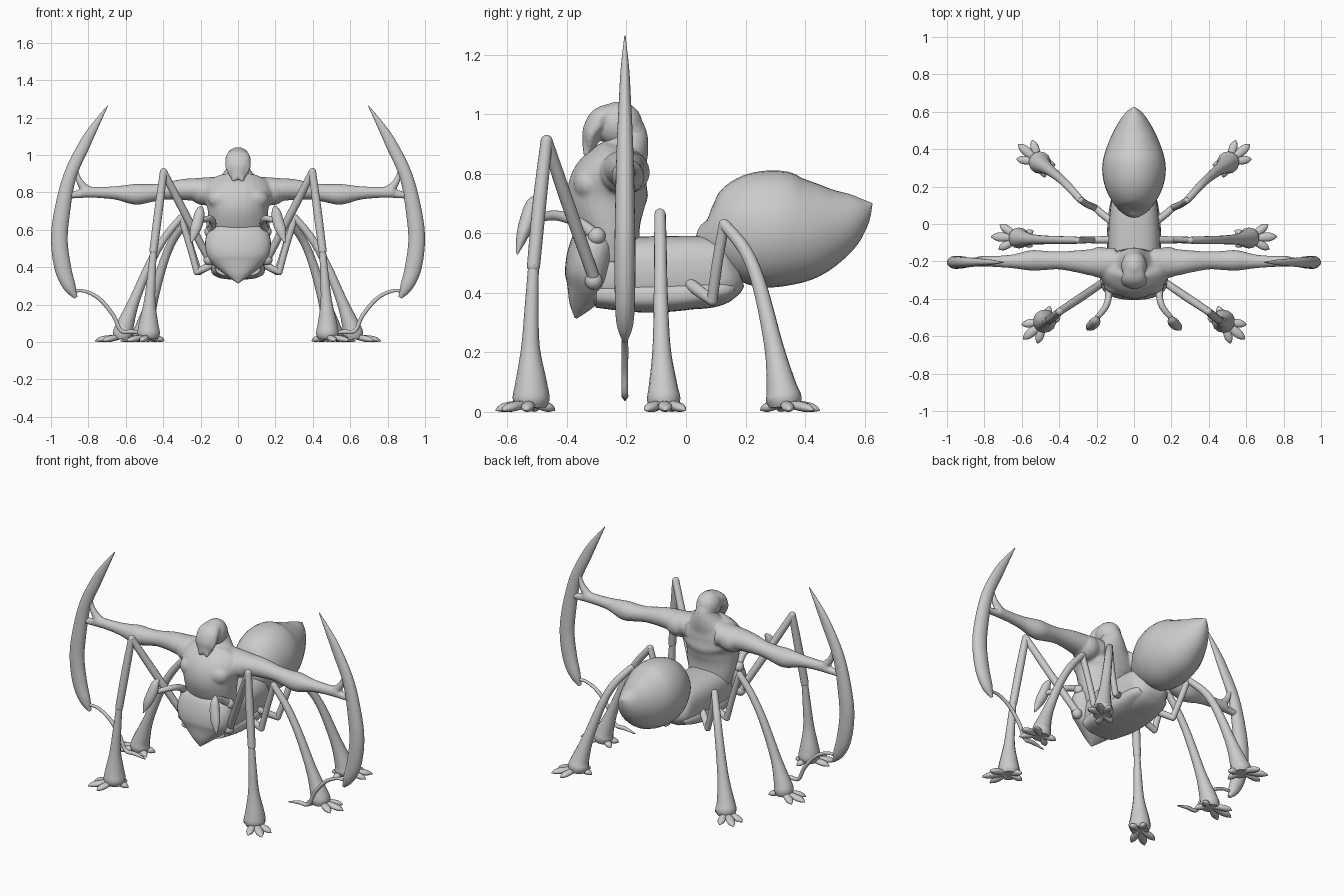
import bpy, bmesh, math
from mathutils import Vector

X, Y, Z = Vector((1, 0, 0)), Vector((0, 1, 0)), Vector((0, 0, 1))


def spline(st, steps):
    """Smoothly interpolate stations (x, y, z, a, b)."""
    out = []
    for i in range(len(st) - 1):
        p0, p1, p2, p3 = st[max(i - 1, 0)], st[i], st[i + 1], st[min(i + 2, len(st) - 1)]
        for k in range(steps):
            t = k / steps
            out.append([0.5 * (2 * q1 + (q2 - q0) * t + (2 * q0 - 5 * q1 + 4 * q2 - q3) * t * t
                               + (3 * q1 - q0 - 3 * q2 + q3) * t ** 3)
                        for q0, q1, q2, q3 in zip(p0, p1, p2, p3)])
    return out + [list(st[-1])]


def loft(bm, st, u, mirror=False, steps=5, n=20, p=2.0):
    """Skin elliptical rings: a = half size along u, b = half size across it."""
    pts = spline(st, steps)
    for s in ((1, -1) if mirror else (1,)):
        cs = [Vector((q[0] * s, q[1], q[2])) for q in pts]
        rings = []
        for i, q in enumerate(pts):
            t = (cs[min(i + 1, len(cs) - 1)] - cs[max(i - 1, 0)]).normalized()
            side = (u - t * u.dot(t)).normalized()
            other = t.cross(side)
            ring = []
            for k in range(n):
                c, d = math.cos(2 * math.pi * k / n), math.sin(2 * math.pi * k / n)
                c = math.copysign(abs(c) ** (2 / p), c)
                d = math.copysign(abs(d) ** (2 / p), d)
                ring.append(bm.verts.new(cs[i] + side * c * max(q[3], .001) + other * d * max(q[4], .001)))
            rings.append(ring)
        for r0, r1 in zip(rings, rings[1:]):
            for k in range(n):
                bm.faces.new((r0[k], r0[(k + 1) % n], r1[(k + 1) % n], r1[k]))
        bm.faces.new(rings[0][::-1])
        bm.faces.new(rings[-1])


def ball(bm, c, r, mirror=False):
    for s in ((1, -1) if mirror else (1,)):
        res = bmesh.ops.create_uvsphere(bm, u_segments=16, v_segments=10, radius=1)
        for v in res['verts']:
            v.co = Vector((c[0] * s + v.co.x * r[0], c[1] + v.co.y * r[1], c[2] + v.co.z * r[2]))


def tube(bm, pts, u=Y, mirror=True, steps=5):
    """Round tube from (x, y, z, radius) points."""
    loft(bm, [(*q, q[3]) for q in pts], u, mirror, steps, 14)


def finish(name, bm, blend=False):
    bmesh.ops.recalc_face_normals(bm, faces=bm.faces)
    me = bpy.data.meshes.new(name)
    bm.to_mesh(me)
    bm.free()
    me.polygons.foreach_set('use_smooth', [True] * len(me.polygons))
    me.set_sharp_from_angle(angle=math.radians(45))
    ob = bpy.data.objects.new(name, me)
    bpy.context.collection.objects.link(ob)
    if blend:  # fuse overlapping forms into one organic skin
        r = ob.modifiers.new('fuse', 'REMESH')
        r.mode, r.voxel_size, r.use_smooth_shade = 'VOXEL', .008, True
        s = ob.modifiers.new('soften', 'SMOOTH')
        s.factor, s.iterations = .5, 5
    return ob


# Abdomen: teardrop
bm = bmesh.new()
loft(bm, [(0, .045, .62, .01, .01), (0, .065, .61, .065, .07), (0, .11, .605, .11, .13),
          (0, .2, .61, .155, .183), (0, .3, .615, .17, .196), (0, .4, .617, .15, .175),
          (0, .5, .64, .105, .125), (0, .58, .675, .053, .062), (0, .625, .70, .002, .002)], X, n=32)
finish('abdomen', bm)

# Thorax with lower belly plate
bm = bmesh.new()
loft(bm, [(0, -.33, .46, .12, .10), (0, -.2, .465, .135, .12), (0, -.05, .467, .137, .124),
          (0, .08, .47, .127, .12), (0, .14, .48, .115, .10), (0, .17, .49, .08, .07)], X, n=32, p=2.7)
loft(bm, [(0, -.3, .40, .12, .05), (0, -.15, .39, .142, .056), (0, .0, .395, .142, .053),
          (0, .12, .41, .125, .04), (0, .16, .42, .10, .025)], X, n=32, p=2.7)
finish('thorax', bm)

# Pelvis shield at the front
bm = bmesh.new()
loft(bm, [(0, -.37, .315, .004, .004), (0, -.355, .36, .065, .04), (0, -.33, .43, .147, .075),
          (0, -.322, .5, .175, .082), (0, -.305, .57, .168, .078), (0, -.29, .61, .13, .06)], X, n=32, p=2.3)
ball(bm, (.155, -.31, .44), (.03, .03, .03), True)
ball(bm, (.15, -.30, .59), (.03, .03, .03), True)
finish('pelvis', bm)

# Torso, arms and arm forks blended together
bm = bmesh.new()
loft(bm, [(0, -.24, .50, .13, .09), (0, -.25, .58, .15, .095), (0, -.262, .65, .158, .118),
          (0, -.265, .72, .165, .135), (0, -.25, .78, .19, .13), (0, -.222, .84, .175, .10),
          (0, -.2, .885, .10, .075), (0, -.2, .93, .06, .07), (0, -.21, .97, .05, .06)], X, n=28)
loft(bm, [(.10, -.205, .815, .08, .07), (.22, -.205, .815, .072, .062), (.30, -.2, .815, .06, .056),
          (.40, -.195, .805, .048, .045), (.48, -.195, .795, .052, .05), (.55, -.195, .79, .055, .056),
          (.65, -.2, .797, .037, .037), (.75, -.2, .80, .03, .03), (.83, -.2, .802, .03, .032)], Y, True)
tube(bm, [(.79, -.2, .80, .026), (.835, -.2, .84, .022), (.86, -.2, .89, .015), (.872, -.2, .95, .015)])
tube(bm, [(.79, -.2, .80, .028), (.85, -.2, .79, .022), (.93, -.2, .785, .018)])
ball(bm, (.078, -.325, .765), (.085, .055, .06), True)
ball(bm, (.18, -.205, .805), (.08, .085, .075), True)
finish('torso_and_arms', bm, True)

# Head: domed skull, hooked face mask, mandibles
bm = bmesh.new()
ball(bm, (0, -.225, .965), (.07, .08, .078))
ball(bm, (0, -.185, .92), (.058, .052, .085))
loft(bm, [(0, -.23, 1.02, .045, .02), (0, -.285, .99, .066, .035), (0, -.312, .945, .064, .035),
          (0, -.322, .905, .045, .026), (0, -.33, .87, .03, .018)], X)
tube(bm, [(.018, -.322, .90, .018), (.022, -.333, .87, .013), (.014, -.328, .835, .003)], X)
tube(bm, [(.055, -.29, .97, .016), (.05, -.318, .93, .016), (.034, -.322, .88, .008)], X)
finish('head', bm, True)

# Crescent arm blades
bm = bmesh.new()
y = -.205
loft(bm, [(.697, y, 1.263, .002, .002), (.765, y, 1.155, .014, .02), (.822, y, 1.053, .02, .031),
          (.9, y, .884, .028, .035), (.943, y, .68, .033, .043), (.955, y, .535, .035, .0445),
          (.935, y, .39, .034, .044), (.9, y, .295, .028, .033), (.866, y, .237, .008, .009)], Y, True, n=24)
finish('arm_blades', bm)

# Whip tendrils hanging from the blades
bm = bmesh.new()
tube(bm, [(.885, y, .272, .009), (.82, y, .272, .009), (.74, y, .23, .011), (.665, y, .14, .011),
          (.625, y, .06, .011), (.56, y, .055, .011), (.49, y, .04, .003)])
finish('whip_tendrils', bm)

# Small front claws
bm = bmesh.new()
tube(bm, [(.15, -.295, .585, .022), (.135, -.36, .635, .019), (.15, -.44, .66, .017), (.21, -.515, .645, .014)], X)
loft(bm, [(.195, -.495, .725, .006, .006), (.203, -.515, .70, .023, .021), (.213, -.53, .65, .03, .026),
          (.232, -.55, .59, .026, .02), (.25, -.567, .53, .003, .003)], X, True)
finish('front_claws', bm)


# Walking legs: straight segments, flared foot and splayed toes
def leg(name, segments, foot, heading):
    bm = bmesh.new()
    for seg in segments:
        tube(bm, seg)
    for seg in segments[:-1]:
        e = seg[-1]
        ball(bm, e[:3], [e[3]] * 3, True)
    for ang, ln, w in ((-32, .125, .022), (0, .15, .024), (32, .125, .022), (150, .085, .02), (210, .085, .02)):
        a = math.radians(heading + ang)
        d = Vector((math.cos(a), math.sin(a), 0))
        c = Vector((foot[0], foot[1], 0))
        st = []
        for f, z, k in ((.1, .024, .5), (.4, .022, .9), (.7, .016, 1), (.88, .011, .65), (1, .005, .1)):
            q = c + d * ln * f
            st.append((q.x, q.y, z, min(.017 * k, z), w * k))
        loft(bm, st, Z, True, 3, 12)
    finish(name, bm)


leg('front_legs', [
    [(.155, -.305, .44, .02), (.28, -.39, .68, .022), (.398, -.468, .91, .02)],
    [(.398, -.468, .91, .02), (.425, -.492, .70, .023), (.452, -.512, .49, .022)],
    [(.452, -.512, .49, .018), (.462, -.518, .36, .023), (.472, -.522, .22, .031), (.478, -.52, .10, .053),
     (.478, -.52, .045, .062), (.478, -.52, .015, .05)]], (.478, -.52), -40)
leg('middle_legs', [
    [(.11, -.085, .43, .02), (.165, -.085, .40, .02), (.22, -.085, .375, .018)],
    [(.22, -.085, .375, .018), (.26, -.085, .52, .018), (.305, -.087, .665, .018)],
    [(.305, -.087, .665, .019), (.39, -.086, .56, .021), (.47, -.085, .42, .023), (.555, -.082, .22, .03),
     (.603, -.077, .09, .048), (.615, -.075, .045, .056), (.618, -.075, .015, .048)]], (.615, -.075), 3)
leg('rear_legs', [
    [(.10, .0, .44, .02), (.16, .045, .405, .02), (.21, .088, .375, .018)],
    [(.21, .088, .375, .018), (.25, .105, .5, .018), (.285, .128, .63, .018)],
    [(.285, .128, .63, .019), (.35, .20, .54, .022), (.40, .248, .42, .024), (.46, .295, .22, .032),
     (.495, .32, .09, .05), (.503, .328, .045, .06), (.505, .33, .015, .05)]], (.505, .33), 40)
